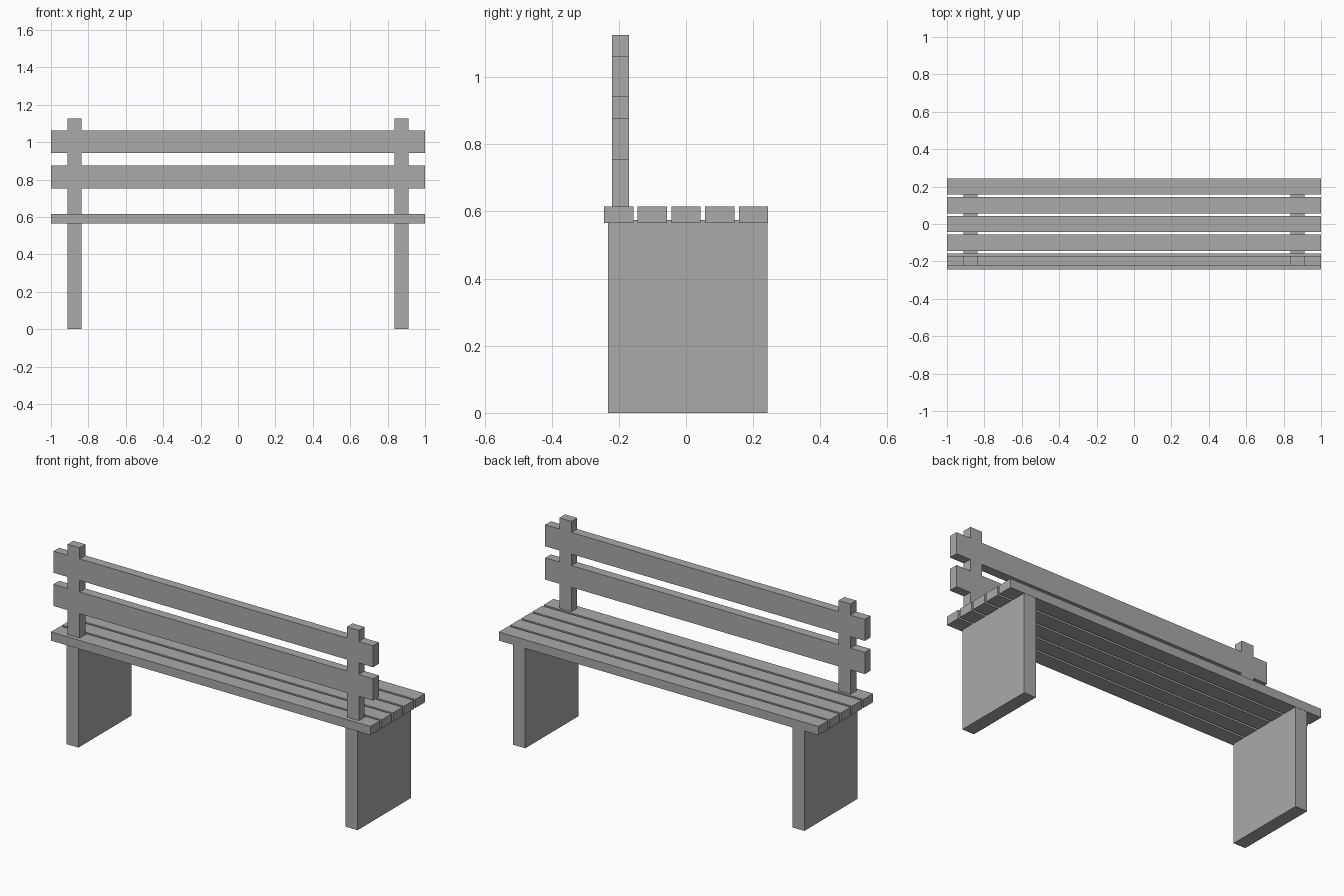
import bpy

cube = bpy.data.objects.get("Cube")
if cube:
    bpy.data.objects.remove(cube, do_unlink=True)

# Single plain grey finish
grey = bpy.data.materials.new("plain_grey")
grey.use_nodes = True
colour = (0.4, 0.4, 0.4, 1)
grey.diffuse_color = colour
grey.node_tree.nodes["Principled BSDF"].inputs["Base Color"].default_value = colour


def box(name, x, y, z):
    """Add a box from (low, high) ranges along each axis."""
    ranges = (x, y, z)
    bpy.ops.mesh.primitive_cube_add(size=1, location=[(a + b) / 2 for a, b in ranges])
    obj = bpy.context.object
    obj.name = name
    obj.scale = [b - a for a, b in ranges]
    bpy.ops.object.transform_apply(location=False, rotation=False, scale=True)
    obj.data.materials.append(grey)
    return obj


LENGTH = (-1, 1)
SEAT_Z = (0.566, 0.615)
BACK_Y = (-0.221, -0.170)
BOARDS_Z = [(0.753, 0.876), (0.941, 1.063)]
POST_TOP = 1.126

# Five seat slats with narrow gaps
for i in range(5):
    y = -0.244 + i * 0.1003
    box(f"seat_slat_{i + 1}", LENGTH, (y, y + 0.087), SEAT_Z)

# Two backrest boards
for name, z in zip(("lower", "upper"), BOARDS_Z):
    box(f"{name}_back_board", LENGTH, BACK_Y, z)

# Slab legs and post sections fitted flush between the boards
stops = [SEAT_Z[1], *BOARDS_Z[0], *BOARDS_Z[1], POST_TOP]
for side, x in (("left", (0.836, 0.911)), ("right", (-0.911, -0.836))):
    box(f"{side}_leg", x, (-0.232, 0.243), (0, 0.574))
    for part, low, high in zip(("lower", "middle", "top"), stops[::2], stops[1::2]):
        box(f"{side}_post_{part}", x, BACK_Y, (low, high))
